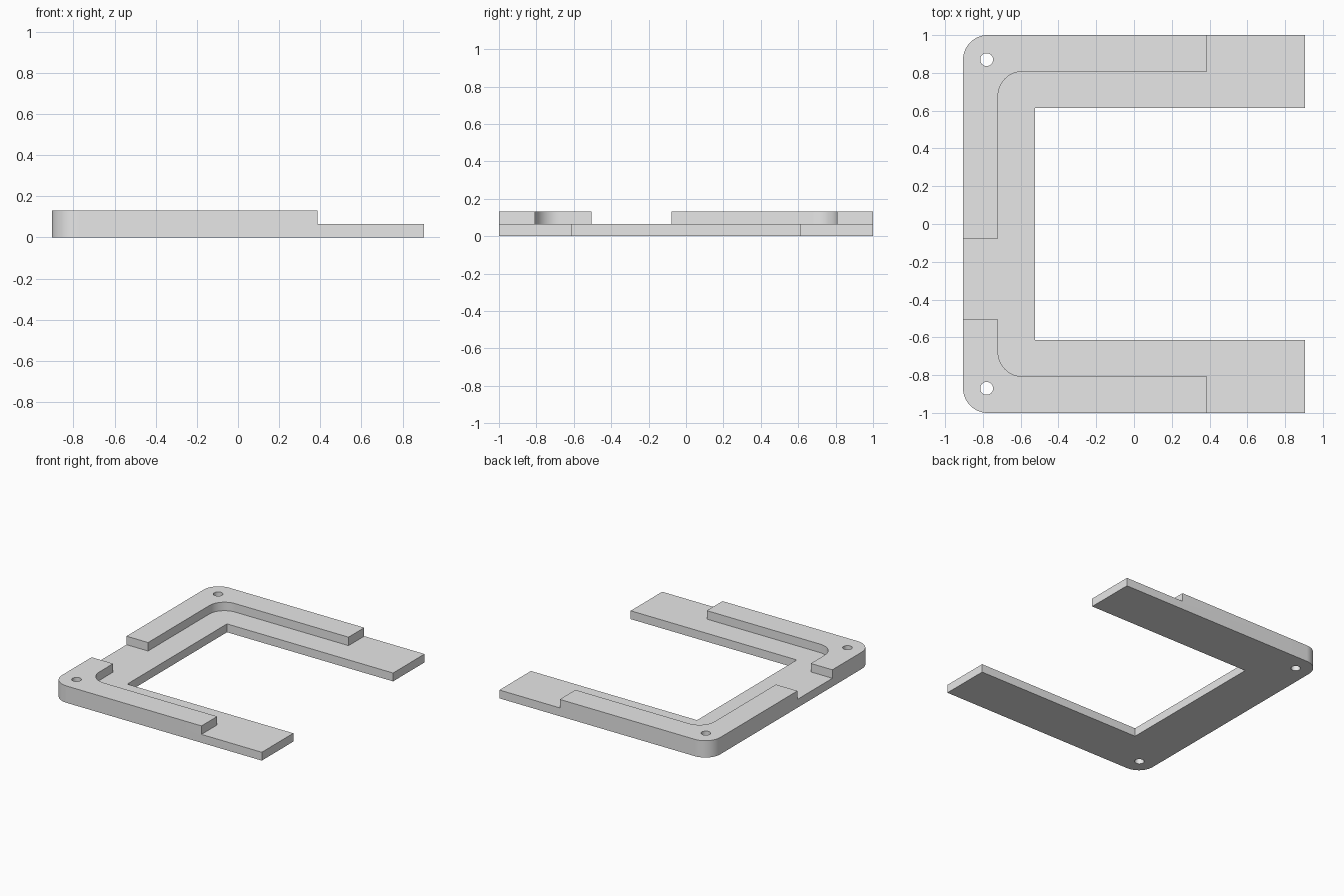
import bpy, bmesh
from math import sin, cos, pi, radians
from mathutils import Vector

if "Cube" in bpy.data.objects:
    bpy.data.objects.remove(bpy.data.objects["Cube"], do_unlink=True)

END, LEFT, SIDE = 0.905, -0.905, 1.0      # outer limits of the frame
STEP, TOP = 0.065, 0.131                  # base and ridge heights
RADIUS, HOLE = 0.13, 0.034

grey = bpy.data.materials.new("light_grey")
grey.use_nodes = True
grey.diffuse_color = (0.8, 0.8, 0.8, 1)
grey.node_tree.nodes["Principled BSDF"].inputs["Base Color"].default_value = (0.8, 0.8, 0.8, 1)


def arc(cx, cy, start, sweep, r=RADIUS, n=16):
    """Points along a circular arc, angles in degrees."""
    angles = [radians(start + sweep * i / n) for i in range(n + 1)]
    return [(cx + r * cos(a), cy + r * sin(a)) for a in angles]


def prism(name, outline, z0, z1):
    """Extrude a flat outline between two heights."""
    bm = bmesh.new()
    face = bm.faces.new([bm.verts.new((x, y, z0)) for x, y in outline])
    grown = bmesh.ops.extrude_face_region(bm, geom=[face])["geom"]
    bmesh.ops.translate(bm, vec=Vector((0, 0, z1 - z0)),
                        verts=[v for v in grown if isinstance(v, bmesh.types.BMVert)])
    bmesh.ops.recalc_face_normals(bm, faces=bm.faces)
    mesh = bpy.data.meshes.new(name)
    bm.to_mesh(mesh)
    bm.free()
    mesh.materials.append(grey)
    obj = bpy.data.objects.new(name, mesh)
    bpy.context.collection.objects.link(obj)
    return obj


def combine(target, tool, operation):
    """Apply a boolean and discard the tool."""
    tool.hide_render = True
    mod = target.modifiers.new(operation.lower(), "BOOLEAN")
    mod.operation, mod.object, mod.solver = operation, tool, "EXACT"
    bpy.context.view_layer.objects.active = target
    bpy.ops.object.modifier_apply(modifier=mod.name)
    bpy.data.objects.remove(tool, do_unlink=True)


# Flat C-shaped base with two rounded outer corners
cx, cy = LEFT + RADIUS, SIDE - RADIUS
inner_x, inner_y = -0.524, 0.613
frame = prism("bracket_frame",
              [(END, SIDE)] + arc(cx, cy, 90, 90) + arc(cx, -cy, 180, 90)
              + [(END, -SIDE), (END, -inner_y), (inner_x, -inner_y),
                 (inner_x, inner_y), (END, inner_y)], 0, STEP)

# Raised L-shaped ridges around each corner; the back one is longer
ridge_x, ridge_y, ridge_end = -0.72, 0.807, 0.386
for side, stop in ((1, -0.077), (-1, -0.506)):
    ridge = ([(ridge_end, SIDE)] + arc(cx, cy, 90, 90)
             + [(LEFT, stop * side), (ridge_x, stop * side)]
             + arc(ridge_x + RADIUS, ridge_y - RADIUS, 180, -90)
             + [(ridge_end, ridge_y)])
    combine(frame, prism("ridge", [(x, y * side) for x, y in ridge], STEP, TOP), "UNION")

# Screw holes through both corners
for side in (1, -1):
    circle = arc(-0.78, 0.87 * side, 0, 360, HOLE, 32)[:-1]
    combine(frame, prism("hole_cutter", circle, -0.1, 0.3), "DIFFERENCE")

# Merge coplanar faces so walls run unbroken from base to ridge
bm = bmesh.new()
bm.from_mesh(frame.data)
bmesh.ops.remove_doubles(bm, verts=bm.verts, dist=1e-5)
bmesh.ops.dissolve_limit(bm, angle_limit=radians(1), verts=bm.verts, edges=bm.edges)
bm.to_mesh(frame.data)
bm.free()

bpy.ops.object.select_all(action="DESELECT")
frame.select_set(True)
bpy.context.view_layer.objects.active = frame
bpy.ops.object.shade_smooth_by_angle(angle=radians(30))
